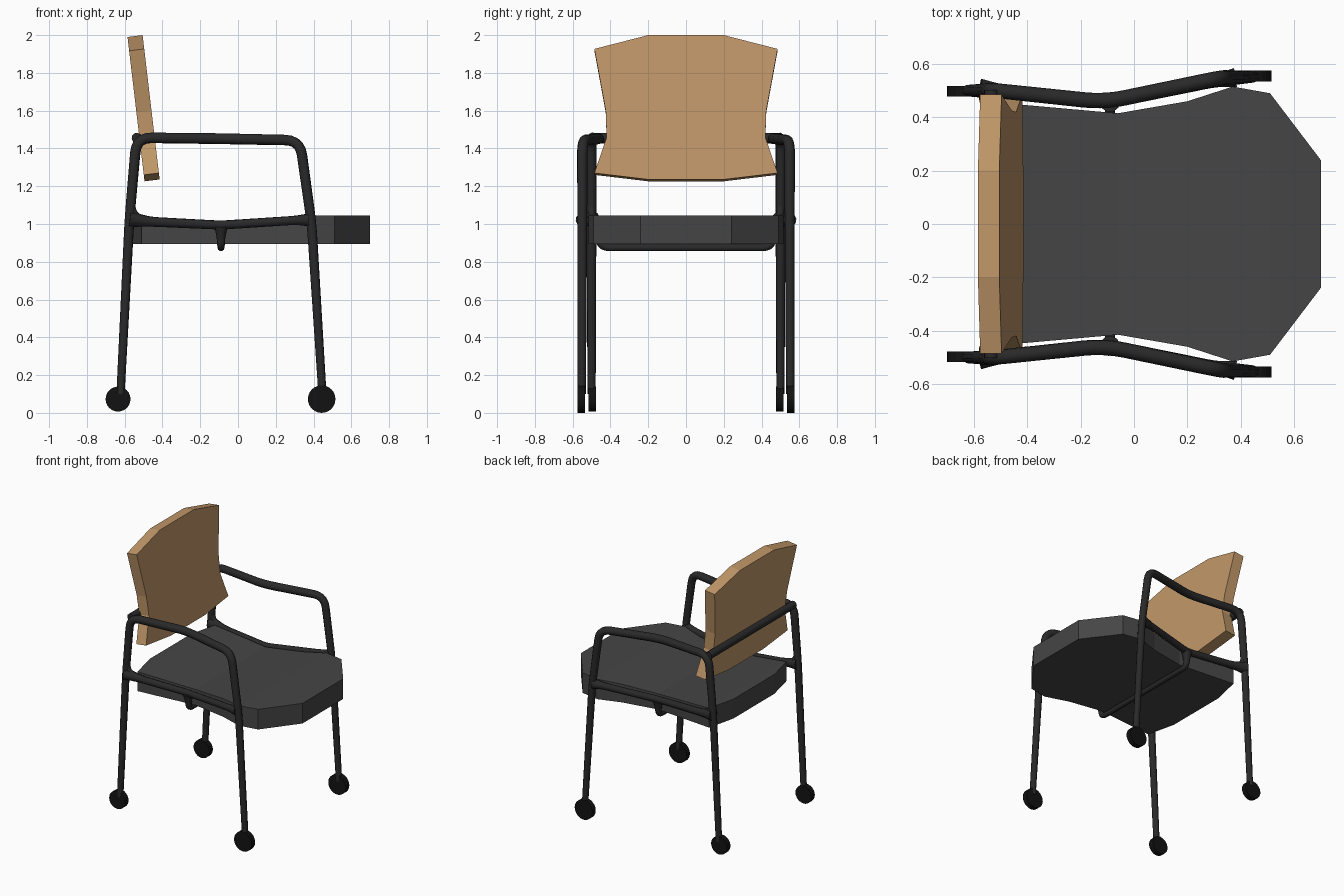
import bpy, bmesh, math
from mathutils import Vector

if "Cube" in bpy.data.objects:
    bpy.data.objects.remove(bpy.data.objects["Cube"])


def material(name, rgb):
    m = bpy.data.materials.new(name)
    m.diffuse_color = (*rgb, 1)
    m.use_nodes = True
    m.node_tree.nodes["Principled BSDF"].inputs["Base Color"].default_value = m.diffuse_color
    return m


BLACK = material("black_metal", (0.022, 0.022, 0.023))
RUBBER = material("black_rubber", (0.006, 0.006, 0.006))
GREY = material("grey_fabric", (0.06, 0.06, 0.06))
WOOD = material("light_wood", (0.53, 0.31, 0.14))


def finish(name, bm, mat):
    bmesh.ops.recalc_face_normals(bm, faces=bm.faces)
    me = bpy.data.meshes.new(name)
    bm.to_mesh(me)
    bm.free()
    me.materials.append(mat)
    ob = bpy.data.objects.new(name, me)
    bpy.context.collection.objects.link(ob)
    return ob


def tube(name, pts, round_r=0.0, sides=10):
    """Tube along (x, y, z, radius) points, with inner corners rounded."""
    path = []
    for i, p in enumerate(pts):
        p = Vector(p)
        if round_r and 0 < i < len(pts) - 1:
            a, b = Vector(pts[i - 1]), Vector(pts[i + 1])
            a = p + (a - p) * min(0.45, round_r / (a - p).length)
            b = p + (b - p) * min(0.45, round_r / (b - p).length)
            for k in range(6):
                t = k / 5
                path.append(a * (1 - t) ** 2 + p * 2 * t * (1 - t) + b * t * t)
        else:
            path.append(p)
    centres = [p.xyz for p in path]
    bm = bmesh.new()
    rings, n = [], None
    for i, c in enumerate(centres):
        d = (centres[min(i + 1, len(path) - 1)] - centres[max(i - 1, 0)]).normalized()
        if n is None:
            n = d.orthogonal()
        n = (n - d * n.dot(d)).normalized()
        m = d.cross(n)
        rings.append([bm.verts.new(c + path[i].w * (n * math.cos(a) + m * math.sin(a)))
                      for a in (2 * math.pi * k / sides for k in range(sides))])
    for r, q in zip(rings, rings[1:]):
        for k in range(sides):
            j = (k + 1) % sides
            bm.faces.new((r[k], r[j], q[j], q[k]))
    bm.faces.new(rings[0])
    bm.faces.new(rings[-1])
    ob = finish(name, bm, BLACK)
    for f in ob.data.polygons:
        f.use_smooth = len(f.vertices) == 4
    return ob


def wheel(name, x, y, r):
    bm = bmesh.new()
    bmesh.ops.create_cone(bm, cap_ends=True, segments=24, radius1=r, radius2=r, depth=0.04)
    ob = finish(name, bm, RUBBER)
    ob.rotation_euler.x = math.pi / 2
    ob.location = (x, y, 0.073)


for side, s in (("right", -1), ("left", 1)):
    # legs and armrest as one bent tube
    tube(f"{side}_leg_and_arm_frame", [
        (-0.622, s * 0.500, 0.10, 0.022), (-0.575, s * 0.500, 1.02, 0.026),
        (-0.537, s * 0.502, 1.457, 0.028), (-0.11, s * 0.457, 1.452, 0.029),
        (0.328, s * 0.549, 1.443, 0.028), (0.39, s * 0.549, 1.0, 0.026),
        (0.447, s * 0.552, 0.10, 0.022)], 0.08)
    # side rail under the seat edge, flared where it meets the legs
    tube(f"{side}_seat_rail", [
        (-0.575, s * 0.500, 1.025, 0.045), (-0.53, s * 0.497, 1.02, 0.035),
        (-0.46, s * 0.490, 1.012, 0.026), (-0.09, s * 0.457, 0.994, 0.024),
        (0.31, s * 0.538, 1.02, 0.024), (0.38, s * 0.549, 1.022, 0.036)], 0.05)
    # curved brace from the rear leg up out of the rail
    tube(f"{side}_rail_fillet", [
        (-0.568, s * 0.50, 1.13, 0.018), (-0.552, s * 0.499, 1.04, 0.02),
        (-0.46, s * 0.49, 1.018, 0.018)], 0.06)
    # casters
    wheel(f"{side}_rear_wheel", -0.635, s * 0.497, 0.066)
    wheel(f"{side}_front_wheel", 0.443, s * 0.555, 0.073)

# crossbar under the seat
tube("under_seat_crossbar", [
    (-0.09, -0.457, 0.985, 0.038), (-0.09, -0.457, 0.94, 0.024),
    (-0.09, -0.45, 0.875, 0.019), (-0.09, 0.45, 0.875, 0.019),
    (-0.09, 0.457, 0.94, 0.024), (-0.09, 0.457, 0.985, 0.038)], 0.05)
# crossbar behind the backrest
tube("backrest_crossbar", [(-0.535, -0.502, 1.455, 0.028), (-0.535, 0.502, 1.455, 0.028)])

# seat cushion: cross-sections of (x, half width, top height)
bm = bmesh.new()
rows = []
for x, w, z in ((-0.56, 0.24, 1.04), (-0.51, 0.455, 1.04), (-0.06, 0.415, 1.012),
                (0.2, 0.46, 1.03), (0.37, 0.515, 1.044), (0.51, 0.49, 1.045),
                (0.70, 0.24, 1.045)):
    ys = (-w, -0.18, 0.18, w)
    rows.append([[bm.verts.new((x, y, h)) for y in ys] for h in (z, 0.895)])
for a, b in zip(rows, rows[1:]):
    for k in range(3):
        for h in (0, 1):
            bm.faces.new((a[h][k], a[h][k + 1], b[h][k + 1], b[h][k]))
    for k in (0, 3):
        bm.faces.new((a[0][k], a[1][k], b[1][k], b[0][k]))
for r in (rows[0], rows[-1]):
    bm.faces.new(r[0] + r[1][::-1])
finish("seat", bm, GREY)

# backrest: leaning outline panel
half = [(0.2, 1.236), (0.485, 1.27), (0.42, 1.46), (0.425, 1.6), (0.485, 1.927), (0.2, 2.0)]
outline = half + [(-y, z) for y, z in reversed(half)]
bm = bmesh.new()
front = [bm.verts.new((-0.505 + (2.0 - z) * 0.118, y, z)) for y, z in outline]
rear = [bm.verts.new(v.co + Vector((-0.08, 0, -0.01))) for v in front]
bm.faces.new(front)
bm.faces.new(rear)
for i in range(len(front)):
    j = (i + 1) % len(front)
    bm.faces.new((front[i], front[j], rear[j], rear[i]))
finish("backrest", bm, WOOD)
